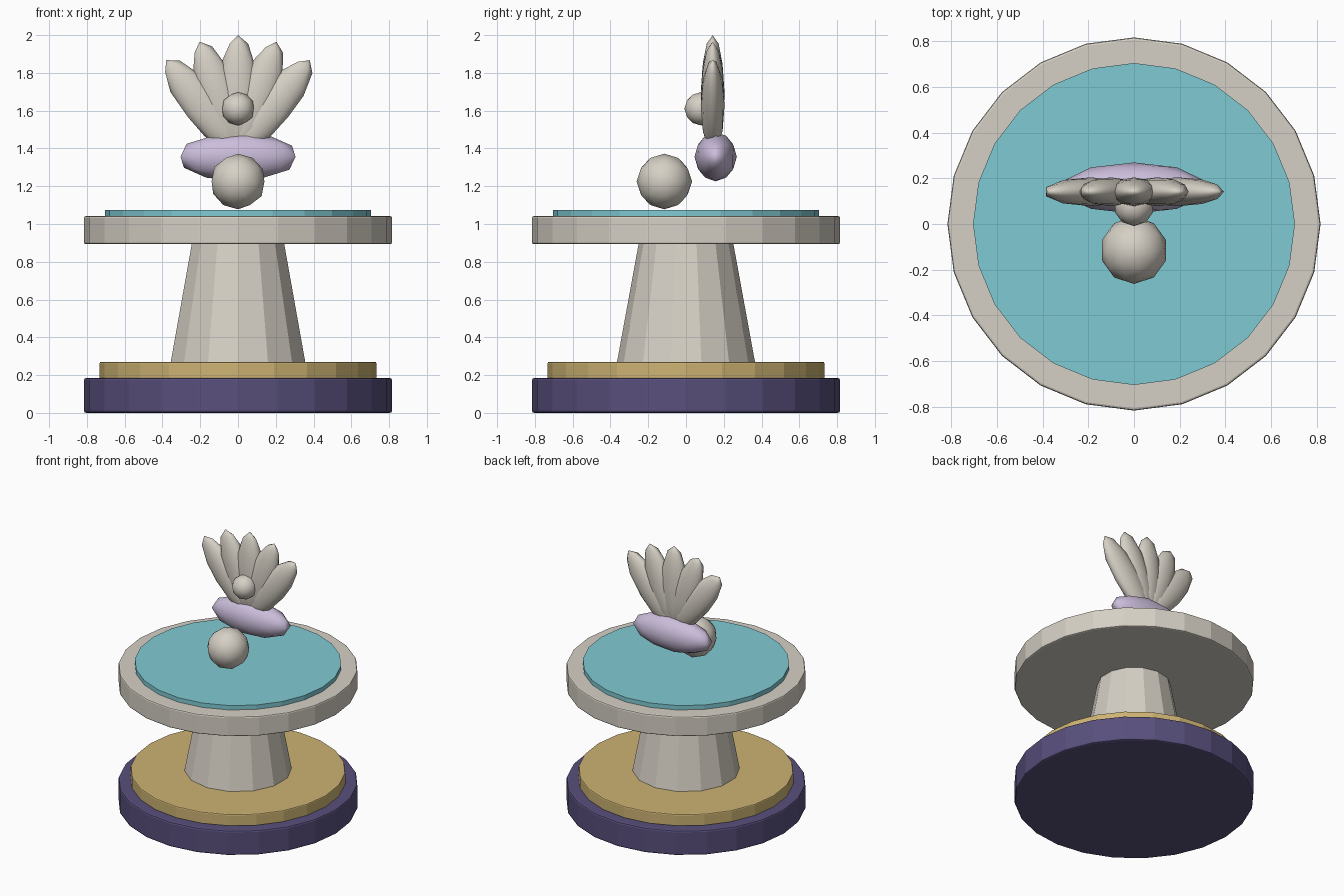
import bpy
from math import sin, cos, radians

cube = bpy.data.objects.get("Cube")
if cube:
    bpy.data.objects.remove(cube, do_unlink=True)


def material(name, *rgb):
    """Flat material from 0-255 screen colour, converted to linear."""
    color = [((c / 255 + 0.055) / 1.055) ** 2.4 for c in rgb] + [1]
    mat = bpy.data.materials.new(name)
    mat.use_nodes = True
    mat.diffuse_color = color
    mat.node_tree.nodes["Principled BSDF"].inputs["Base Color"].default_value = color
    return mat


stone = material("pale stone", 214, 208, 197)
violet = material("dark violet", 88, 79, 124)
gold = material("soft gold", 205, 179, 115)
water_blue = material("water blue", 128, 202, 210)
lavender = material("lavender", 203, 189, 219)


def finish(name, mat):
    obj = bpy.context.object
    obj.name = name
    obj.data.materials.append(mat)
    return obj


def disc(name, mat, r_low, r_top, z_low, z_top, sides=24, bevel=0):
    """Faceted round slab or tapered column between two heights."""
    bpy.ops.mesh.primitive_cone_add(vertices=sides, radius1=r_low, radius2=r_top,
                                    depth=z_top - z_low,
                                    location=(0, 0, (z_low + z_top) / 2))
    obj = finish(name, mat)
    if bevel:
        mod = obj.modifiers.new("soft_rim", 'BEVEL')
        mod.width = bevel
        mod.segments = 2
        mod.limit_method = 'ANGLE'
        mod.angle_limit = radians(40)
    return obj


def blob(name, mat, center, size, tilt=0):
    """Low-poly smooth ellipsoid, tilted sideways in the front plane."""
    bpy.ops.mesh.primitive_ico_sphere_add(subdivisions=2, radius=1, location=center,
                                          rotation=(0, tilt, 0))
    bpy.context.object.scale = size
    bpy.ops.object.shade_smooth()
    return finish(name, mat)


# Pedestal and basin
disc("base_plinth", violet, 0.816, 0.816, 0, 0.185, bevel=0.012)
disc("gold_step", gold, 0.733, 0.733, 0.18, 0.27, bevel=0.008)
disc("column", stone, 0.366, 0.25, 0.265, 0.9, sides=14)
disc("basin", stone, 0.816, 0.816, 0.893, 1.042, bevel=0.01)
disc("water", water_blue, 0.704, 0.704, 1.035, 1.075)

# Ball and cushion under the shell
blob("front_ball", stone, (0, -0.115, 1.225), (0.147, 0.147, 0.147))
blob("cushion", lavender, (0, 0.157, 1.356), (0.32, 0.112, 0.13))

# Shell fan: five lobes spreading from one hinge point
half_length, hinge_z = 0.305, 1.39
for i, angle in enumerate((-38.5, -19.5, 0, 19.5, 38.5)):
    a = radians(angle)
    center = (half_length * sin(a), 0.141, hinge_z + half_length * cos(a))
    blob(f"shell_lobe_{i + 1}", stone, center, (0.103, 0.063, half_length), a)

# Pearl on the shell
blob("pearl", stone, (0, 0.079, 1.61), (0.088, 0.088, 0.088))
